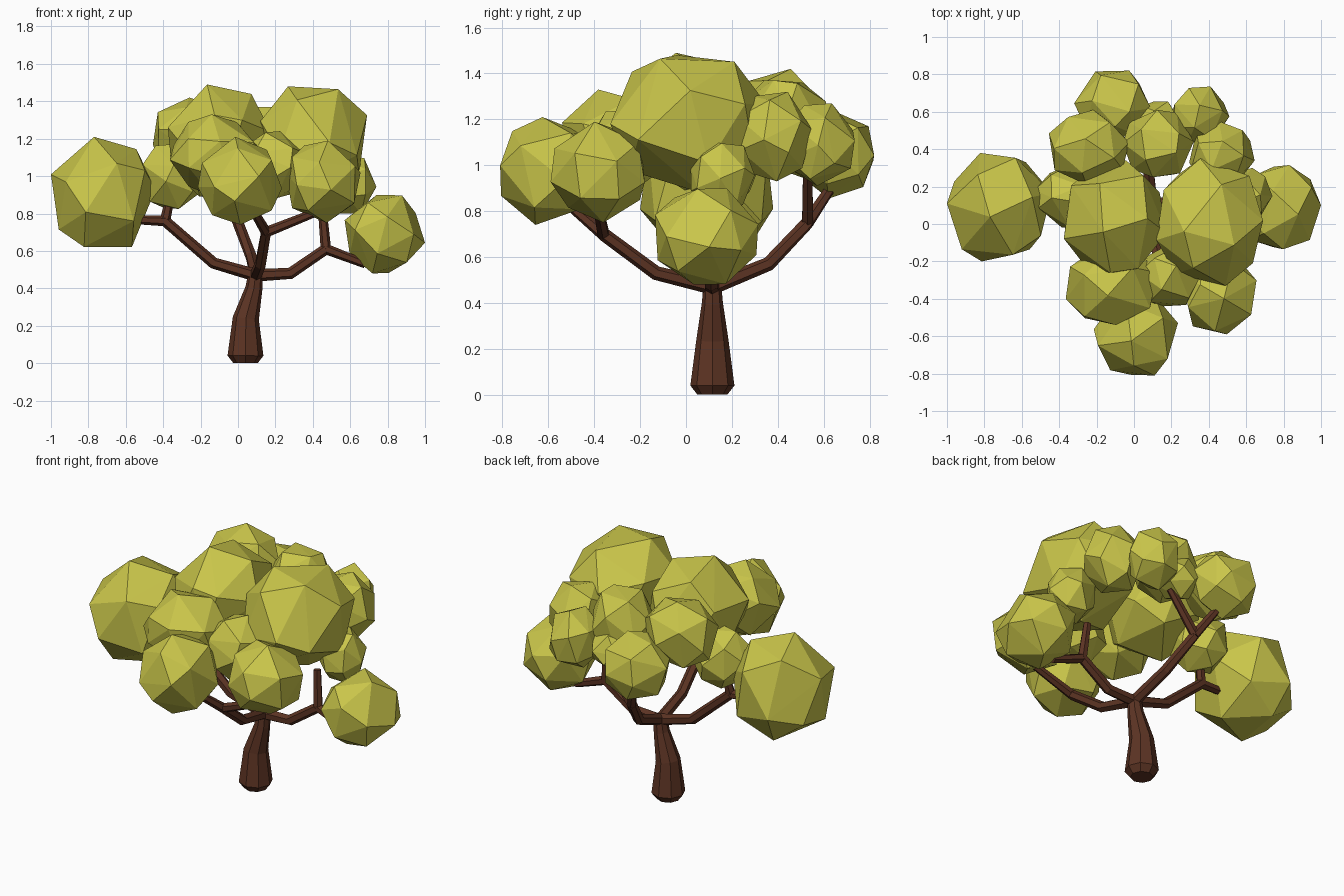
import bpy, bmesh, math, random
from mathutils import Vector, Euler

if "Cube" in bpy.data.objects:
    bpy.data.objects.remove(bpy.data.objects["Cube"])

random.seed(5)


def material(name, rgb):
    m = bpy.data.materials.new(name)
    m.diffuse_color = (*rgb, 1)
    m.use_nodes = True
    m.node_tree.nodes["Principled BSDF"].inputs["Base Color"].default_value = m.diffuse_color
    return m


LEAF = material("leaf yellow green", (0.585, 0.56, 0.068))
BARK = material("bark brown", (0.108, 0.034, 0.017))


def finish(bm, name, mat):
    bmesh.ops.recalc_face_normals(bm, faces=bm.faces)
    me = bpy.data.meshes.new(name)
    bm.to_mesh(me)
    bm.free()
    me.materials.append(mat)
    ob = bpy.data.objects.new(name, me)
    bpy.context.collection.objects.link(ob)


def leaf_clump(name, centre, size, n=18):
    """Faceted boulder: hull of jittered sphere points, fitted to a box."""
    turn = Euler([random.uniform(0, 6.28) for _ in range(3)]).to_matrix()
    pts = []
    for i in range(n):
        z = 1 - (2 * i + 1) / n
        r, a = math.sqrt(1 - z * z), i * 2.39996
        p = Vector((r * math.cos(a), r * math.sin(a), z))
        p += Vector([random.uniform(-0.12, 0.12) for _ in range(3)])
        pts.append(turn @ p.normalized())
    lo = [min(p[k] for p in pts) for k in range(3)]
    hi = [max(p[k] for p in pts) for k in range(3)]
    bm = bmesh.new()
    for p in pts:
        bm.verts.new([centre[k] + size[k] * ((p[k] - lo[k]) / (hi[k] - lo[k]) - 0.5)
                      for k in range(3)])
    bmesh.ops.convex_hull(bm, input=bm.verts)
    finish(bm, name, LEAF)


def limb(name, path, radii, sides=6):
    """Tapered low-poly tube swept along a path."""
    path = [Vector(p) for p in path]
    bm = bmesh.new()
    rings = []
    for i, (p, r) in enumerate(zip(path, radii)):
        t = (path[min(i + 1, len(path) - 1)] - path[max(i - 1, 0)]).normalized()
        ref = Vector((0, 1, 0)) if abs(t.y) < 0.75 else Vector((1, 0, 0))
        u = ref.cross(t).normalized()
        v = t.cross(u)
        rings.append([bm.verts.new(p + r * (math.cos(a) * u + math.sin(a) * v))
                      for a in (2 * math.pi * k / sides for k in range(sides))])
        if i:
            # align ring start with the previous ring
            prev, cur = rings[-2], rings[-1]
            s = min(range(sides), key=lambda s: sum(
                (cur[(k + s) % sides].co - prev[k].co).length for k in range(sides)))
            rings[-1] = cur = cur[s:] + cur[:s]
            for k in range(sides):
                j = (k + 1) % sides
                bm.faces.new((prev[k], prev[j], cur[j], cur[k]))
    bm.faces.new(rings[0])
    bm.faces.new(rings[-1])
    finish(bm, name, BARK)


# Trunk
limb("trunk", [(0.04, 0.115, 0), (0.04, 0.115, 0.04), (0.042, 0.115, 0.24),
               (0.085, 0.115, 0.40), (0.095, 0.115, 0.485)],
     [0.065, 0.096, 0.07, 0.046, 0.038], 8)

# Four main branches, each ending in a fork of two twigs
FORK = (0.095, 0.115, 0.47)
branches = {
    "left": ([(-0.13, 0.12, 0.535), (-0.39, 0.12, 0.76)],
             [(-0.36, 0.14, 0.90), (-0.60, 0.11, 0.77)]),
    "right": ([(0.28, 0.11, 0.48), (0.47, 0.11, 0.61)],
              [(0.45, 0.13, 0.83), (0.68, 0.10, 0.53)]),
    "front": ([(0.12, -0.13, 0.53), (0.15, -0.36, 0.70)],
              [(0.08, -0.50, 0.82), (0.40, -0.38, 0.80)]),
    "back": ([(0.07, 0.36, 0.57), (0.0, 0.53, 0.75)],
             [(-0.08, 0.63, 0.90), (0.18, 0.53, 0.98)]),
}
for side, (path, twigs) in branches.items():
    limb(side + "_branch", [FORK] + path, [0.034, 0.031, 0.029])
    for i, tip in enumerate(twigs):
        limb(f"{side}_twig_{i + 1}", [path[-1], tip], [0.028, 0.023])

# Leaf clumps: centre and full size
clumps = {
    "far_left": ((-0.72, 0.09, 0.915), (0.56, 0.58, 0.59)),
    "inner_left": ((-0.36, 0.15, 1.00), (0.34, 0.34, 0.35)),
    "front": ((0.01, -0.595, 0.975), (0.45, 0.43, 0.47)),
    "front_right": ((0.455, -0.385, 0.97), (0.40, 0.41, 0.44)),
    "front_upper": ((-0.12, -0.33, 1.11), (0.49, 0.42, 0.44)),
    "front_small": ((0.19, -0.28, 1.06), (0.33, 0.32, 0.36)),
    "far_right": ((0.785, 0.09, 0.69), (0.43, 0.45, 0.42)),
    "inner_right": ((0.60, 0.16, 0.95), (0.28, 0.28, 0.30)),
    "top_right": ((0.405, 0.01, 1.18), (0.57, 0.68, 0.60)),
    "top_middle": ((-0.10, 0.04, 1.19), (0.55, 0.60, 0.60)),
    "back_left_upper": ((-0.24, 0.41, 1.21), (0.43, 0.40, 0.42)),
    "back_middle_upper": ((0.13, 0.43, 1.18), (0.38, 0.36, 0.38)),
    "back_right_inner": ((0.47, 0.38, 1.125), (0.35, 0.34, 0.39)),
    "back_left": ((-0.115, 0.635, 1.045), (0.41, 0.37, 0.38)),
    "back_right": ((0.355, 0.585, 1.09), (0.31, 0.30, 0.36)),
    "back_small": ((0.13, 0.53, 1.06), (0.25, 0.25, 0.26)),
}
for name, (centre, size) in clumps.items():
    leaf_clump("leaf_clump_" + name, centre, size)
